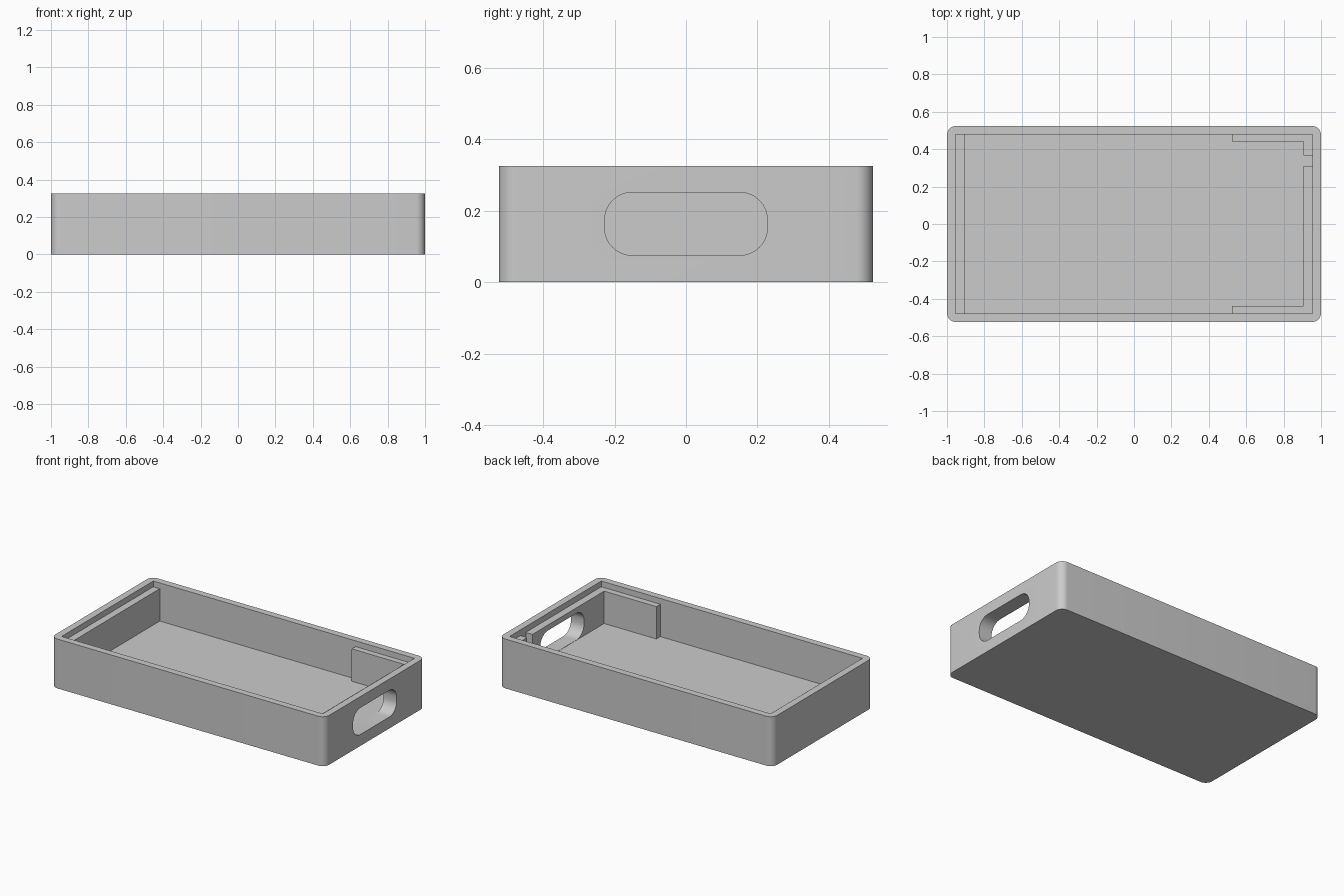
import bpy, bmesh, math

if "Cube" in bpy.data.objects:
    bpy.data.objects.remove(bpy.data.objects["Cube"])

W, D, H = 1.0, 0.524, 0.326      # half length, half depth, height
IX, IY = 0.954, 0.479            # half size of the cavity
FLOOR, LEDGE = 0.074, 0.288      # floor top, liner top
E = 0.01                         # how far liners sink into the walls

grey = bpy.data.materials.new("light_grey")
grey.diffuse_color = (0.6, 0.6, 0.6, 1)
grey.use_nodes = True
grey.node_tree.nodes["Principled BSDF"].inputs["Base Color"].default_value = grey.diffuse_color


def rounded(hw, hh, r, n=10):
    """Rounded rectangle outline, counter-clockwise."""
    pts = []
    for i, (sx, sy) in enumerate([(1, 1), (-1, 1), (-1, -1), (1, -1)]):
        for k in range(n + 1):
            a = math.pi / 2 * (i + k / n)
            pts.append((sx * (hw - r) + r * math.cos(a), sy * (hh - r) + r * math.sin(a)))
    return pts


def rect(x0, x1, y0, y1):
    return [(x0, y0), (x1, y0), (x1, y1), (x0, y1)]


def prism(name, pts, lo, hi, place=lambda u, v, w: (u, v, w)):
    """Outline extruded from lo to hi."""
    bm = bmesh.new()
    a = [bm.verts.new(place(u, v, lo)) for u, v in pts]
    b = [bm.verts.new(place(u, v, hi)) for u, v in pts]
    bm.faces.new(a[::-1])
    bm.faces.new(b)
    n = len(pts)
    for i in range(n):
        j = (i + 1) % n
        bm.faces.new((a[i], a[j], b[j], b[i]))
    bmesh.ops.recalc_face_normals(bm, faces=bm.faces)
    me = bpy.data.meshes.new(name)
    bm.to_mesh(me)
    bm.free()
    me.materials.append(grey)
    ob = bpy.data.objects.new(name, me)
    bpy.context.collection.objects.link(ob)
    return ob


def cut(ob, cutter):
    bpy.context.view_layer.objects.active = ob
    m = ob.modifiers.new("cut", 'BOOLEAN')
    m.operation, m.solver, m.object = 'DIFFERENCE', 'EXACT', cutter
    bpy.ops.object.modifier_apply(modifier=m.name)


# Tray shell with rounded vertical corners
shell = prism("tray_shell", rounded(W, D, 0.048), 0, H)

# Liner across the closed end
prism("left_liner", rect(-IX - E, -0.907, -IY - E, IY + E), FLOOR - E, LEDGE)

# L-shaped liner at the front of the handle end
front = prism("front_corner_liner",
              [(0.523, -IY - E), (IX + E, -IY - E), (IX + E, 0.31), (0.905, 0.31),
               (0.905, -0.438), (0.523, -0.438)], FLOOR - E, LEDGE)

# Short L-shaped liner at the back, leaving a narrow gap
prism("back_corner_liner",
      [(0.523, IY + E), (0.523, 0.44), (0.905, 0.44), (0.905, 0.365),
       (IX + E, 0.365), (IX + E, IY + E)], FLOOR - E, LEDGE)

# Cavity and slot opening
cavity = prism("cavity_cutter", rect(-IX, IX, -IY, IY), FLOOR, H + 0.1)
slot = prism("slot_cutter", rounded(0.228, 0.088, 0.077), 0.85, 1.1,
             lambda u, v, w: (w, u, v + 0.1635))
cut(shell, cavity)
cut(shell, slot)
cut(front, slot)
for c in (cavity, slot):
    bpy.data.objects.remove(c, do_unlink=True)

# Smooth the rounded corners, keep hard edges sharp
for ob in (shell, front):
    bpy.ops.object.select_all(action='DESELECT')
    ob.select_set(True)
    bpy.context.view_layer.objects.active = ob
    bpy.ops.object.shade_smooth_by_angle(angle=math.radians(30))
